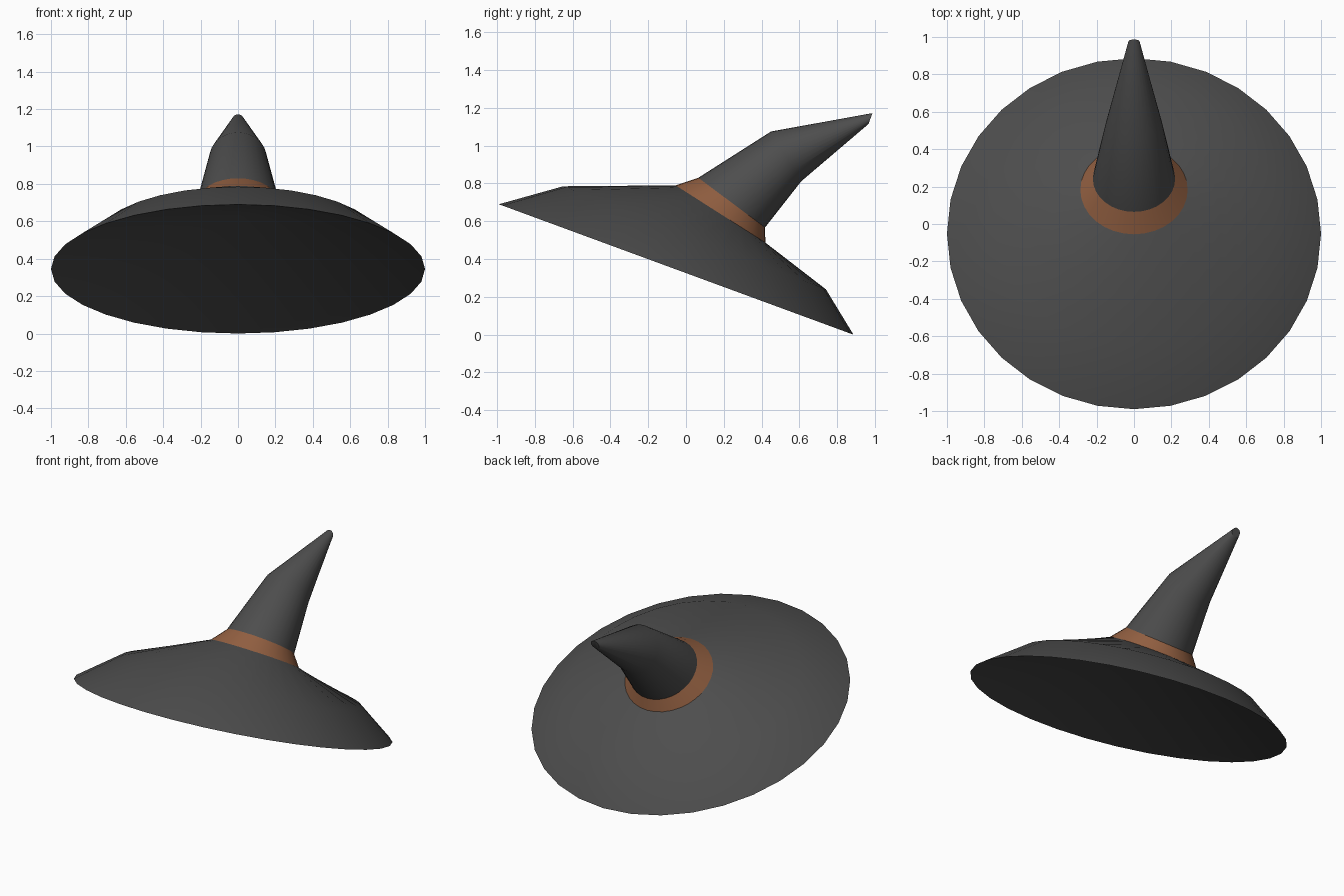
import bpy, bmesh, math
from mathutils import Vector

if "Cube" in bpy.data.objects:
    bpy.data.objects.remove(bpy.data.objects["Cube"])

SIDES = 32


def ring(front, back, width):
    """Tilted ring: front and back points as (y, z), half-width along x."""
    f, b = Vector((0, *front)), Vector((0, *back))
    mid, half = (f + b) / 2, (f - b) / 2
    pts = []
    for i in range(SIDES):
        a = 2 * math.pi * i / SIDES
        pts.append(mid + half * math.cos(a) + Vector((width * math.sin(a), 0, 0)))
    return pts


def loft(name, rings, color, cap_end=False, apex=None):
    """Skin consecutive rings, smooth shaded; apex closes the first ring with a cone."""
    bm = bmesh.new()
    loops = [[bm.verts.new(p) for p in r] for r in rings]
    for lo, hi in zip(loops, loops[1:]):
        for i in range(SIDES):
            j = (i + 1) % SIDES
            bm.faces.new((lo[i], lo[j], hi[j], hi[i]))
    if cap_end:
        bm.faces.new(loops[-1])
    if apex:
        top = bm.verts.new((0, *apex))
        for i in range(SIDES):
            bm.faces.new((loops[0][(i + 1) % SIDES], loops[0][i], top))
    mesh = bpy.data.meshes.new(name)
    bm.to_mesh(mesh)
    bm.free()
    obj = bpy.data.objects.new(name, mesh)
    bpy.context.collection.objects.link(obj)
    mat = bpy.data.materials.new(name + "_material")
    mat.diffuse_color = color
    mat.use_nodes = True
    mat.node_tree.nodes["Principled BSDF"].inputs["Base Color"].default_value = mat.diffuse_color
    mesh.materials.append(mat)
    bpy.ops.object.select_all(action='DESELECT')
    obj.select_set(True)
    bpy.context.view_layer.objects.active = obj
    bpy.ops.object.shade_smooth_by_angle(angle=math.radians(45))
    return obj


rim = ring((-0.99, 0.69), (0.886, 0.0), 1.0)
shoulder = ring((-0.65, 0.785), (0.74, 0.24), 0.75)
band_low = ring((-0.055, 0.79), (0.42, 0.487), 0.287)
band_high = ring((0.065, 0.83), (0.418, 0.567), 0.22)
bend = ring((0.45, 1.075), (0.61, 0.812), 0.152)
tip = ring((0.986, 1.172), (0.966, 1.115), 0.03)

DARK = (0.075, 0.075, 0.075, 1)
BROWN = (0.30, 0.12, 0.055, 1)

# drooping brim with a hollowed underside
loft("brim", [rim, shoulder, band_low], DARK, apex=(0.10, 0.63))
# coloured band
loft("hat_band", [band_low, band_high], BROWN)
# bent pointed crown
loft("crown", [band_high, bend, tip], DARK, cap_end=True)
